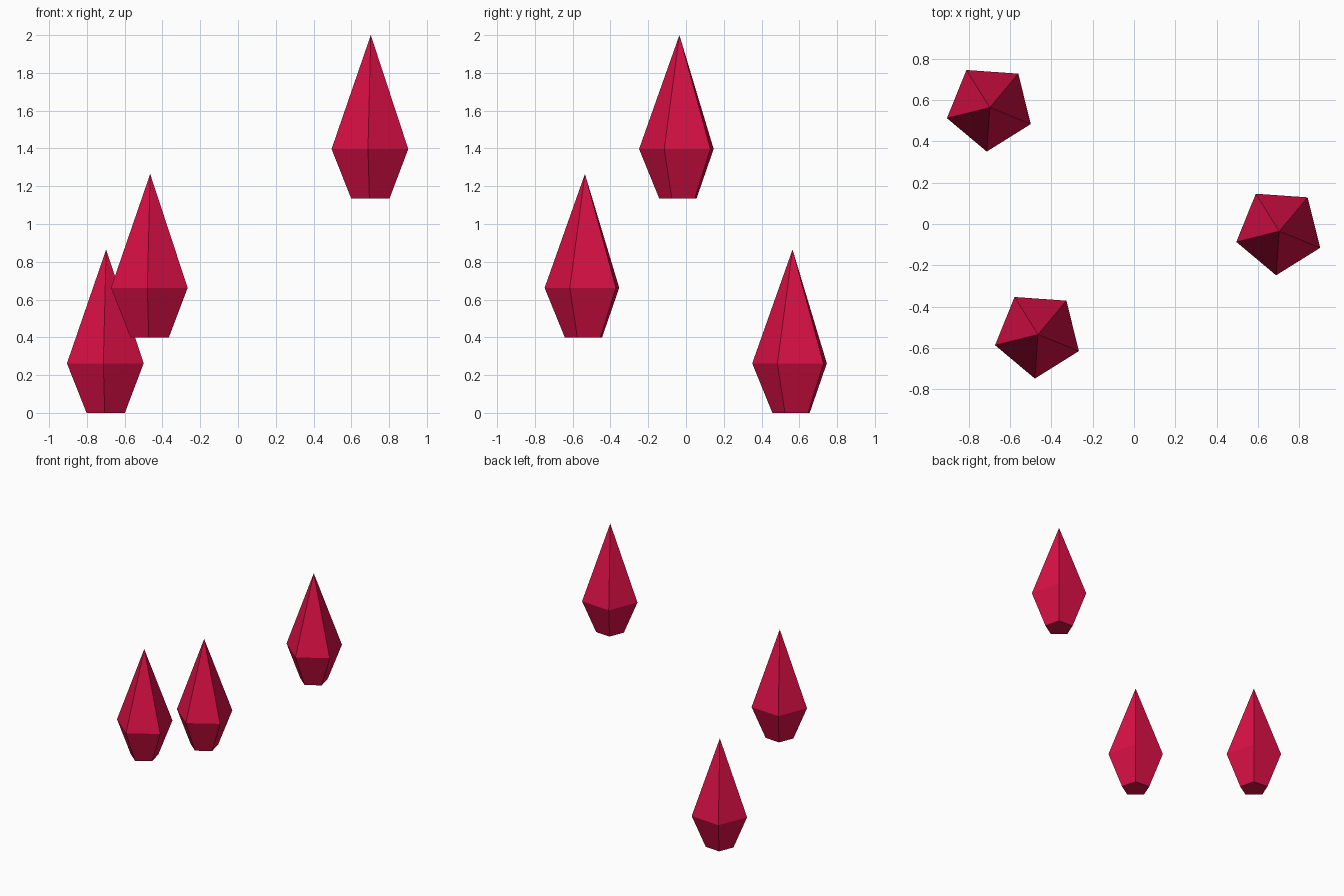
import bpy
import bmesh
from math import radians, sin, cos

default = bpy.data.objects.get("Cube")
if default:
    bpy.data.objects.remove(default)

SIDES = 5
TURN = radians(-94)

# Crimson gem material
crimson = bpy.data.materials.new("crimson")
crimson.use_nodes = True
colour = (0.70, 0.005, 0.06, 1)
crimson.diffuse_color = colour
crimson.node_tree.nodes["Principled BSDF"].inputs["Base Color"].default_value = colour


def ring(bm, radius, z):
    """Pentagonal ring of vertices."""
    angles = [TURN + radians(360 / SIDES) * i for i in range(SIDES)]
    return [bm.verts.new((radius * cos(a), radius * sin(a), z)) for a in angles]


def crystal_mesh():
    """Faceted crystal: flat base, wide girdle, tall pointed crown."""
    bm = bmesh.new()
    base = ring(bm, 0.107, 0)
    girdle = ring(bm, 0.214, 0.262)
    tip = bm.verts.new((0, 0, 0.865))
    bm.faces.new(base[::-1])
    for i in range(SIDES):
        j = (i + 1) % SIDES
        bm.faces.new((base[i], base[j], girdle[j], girdle[i]))
        bm.faces.new((girdle[i], girdle[j], tip))
    bmesh.ops.recalc_face_normals(bm, faces=bm.faces)
    mesh = bpy.data.meshes.new("crystal")
    bm.to_mesh(mesh)
    bm.free()
    mesh.materials.append(crimson)
    return mesh


# Three floating copies sharing one mesh
mesh = crystal_mesh()
places = {
    "high_left_crystal": (0.703, -0.035, 1.135),
    "front_right_crystal": (-0.465, -0.535, 0.40),
    "back_right_crystal": (-0.698, 0.564, 0),
}
for name, location in places.items():
    crystal = bpy.data.objects.new(name, mesh)
    crystal.location = location
    bpy.context.collection.objects.link(crystal)
